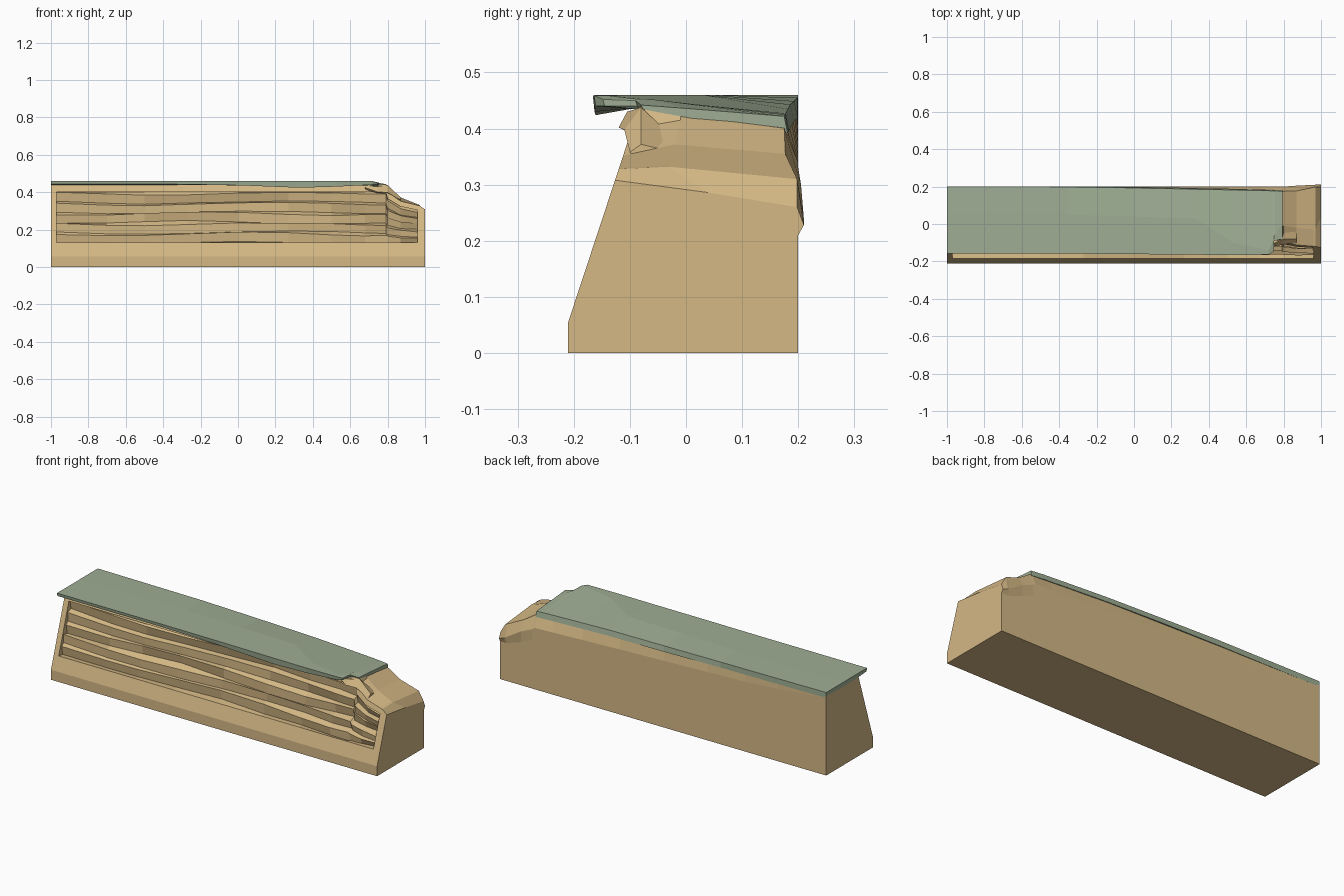
import bpy, bmesh, math, random

random.seed(4)


def material(name, rgb):
    m = bpy.data.materials.new(name)
    m.diffuse_color = (*rgb, 1)
    return m


ROCK = material("sandy rock", (0.66, 0.48, 0.235))
GRASS = material("grey green grass", (0.345, 0.42, 0.295))


def loft(name, sections, mat):
    """Skin a list of (x, [(y, z), ...]) closed sections, capped at both ends."""
    bm = bmesh.new()
    rings = [[bm.verts.new((x, y, z)) for y, z in pts] for x, pts in sections]
    n = len(rings[0])
    for a, b in zip(rings, rings[1:]):
        for i in range(n):
            j = (i + 1) % n
            bm.faces.new((a[i], a[j], b[j], b[i]))
    bm.faces.new(rings[0])
    bm.faces.new(rings[-1])
    bmesh.ops.remove_doubles(bm, verts=bm.verts, dist=0.0002)
    bmesh.ops.recalc_face_normals(bm, faces=bm.faces)
    me = bpy.data.meshes.new(name)
    bm.to_mesh(me)
    bm.free()
    me.materials.append(mat)
    ob = bpy.data.objects.new(name, me)
    bpy.context.collection.objects.link(ob)
    return ob


def interp(keys, x):
    """Linear interpolation in a table whose first column is x."""
    for a, b in zip(keys, keys[1:]):
        if x <= b[0]:
            t = (x - a[0]) / (b[0] - a[0])
            return [p + (q - p) * t for p, q in zip(a[1:], b[1:])]
    return list(keys[-1][1:])


def slope_y(z):
    return -0.21 + (z - 0.055) * 0.33


# cliff outline along x: front top z, middle y z, back top y z, back crease y z
OUTLINE = [
    (-1.00, 0.440, 0.05, 0.440, 0.200, 0.440, 0.200, 0.430),
    (-0.60, 0.440, 0.05, 0.440, 0.197, 0.437, 0.200, 0.390),
    (0.27, 0.440, 0.04, 0.435, 0.186, 0.424, 0.200, 0.360),
    (0.79, 0.440, -0.01, 0.425, 0.175, 0.402, 0.200, 0.340),
    (0.80, 0.400, -0.01, 0.415, 0.175, 0.400, 0.200, 0.330),
    (0.87, 0.352, -0.02, 0.372, 0.177, 0.355, 0.205, 0.300),
    (0.97, 0.328, -0.03, 0.332, 0.198, 0.310, 0.210, 0.240),
    (1.00, 0.308, 0.04, 0.286, 0.198, 0.260, 0.210, 0.228),
]
LAYERS = 5
LO, HI = 0.13, 0.40
phases = [random.uniform(0, 6.28) for _ in range(LAYERS)]


def strata(x, ztop, recessed):
    """Front points of the layered rock panel: risers, ledges and undercuts."""
    scale = (ztop - LO) / (0.44 - LO)
    step = (HI - LO) / LAYERS
    pts = [(slope_y(LO), LO)]
    for i in range(LAYERS):
        for k in (0, 1):
            z = LO + step * (i + 0.86 * k)
            wob = 0.009 * math.sin(4.3 * x + phases[i]) + random.uniform(-0.003, 0.003)
            if i == 0 and k == 0:
                wob *= 0.6
            z = LO + (z + wob - LO) * scale
            depth = 0.0
            if recessed:
                depth = 0.012 if k else 0.028 + random.uniform(-0.002, 0.014)
                depth += 0.004 * math.sin(3 * x + 2 * phases[i])
            pts.append((slope_y(z) + depth, z))
    ztp = LO + (HI - LO) * scale
    if recessed:
        pts.append((slope_y(ztp) + 0.022, ztp))
    else:
        pts.append((slope_y(ztp), ztp))
    pts.append((slope_y(ztp), ztp))
    return pts


def cliff_section(x, recessed):
    zf, ym, zm, yb, zb, yc, zc = interp(OUTLINE, x)
    front = [(-0.21, 0), (-0.21, 0.055)] + strata(x, zf, recessed)
    back = [(slope_y(zf), zf), (ym, zm), (yb, zb), (yc, zc), (0.2, 0.21 if x > 0.9 else zc - 0.06), (0.2, 0)]
    return (x, front + back)


# rock cliff with the recessed layered front
sections = [cliff_section(-1, False), cliff_section(-0.97, False)]
for x in (-0.9699, -0.7, -0.5, -0.27, 0.0, 0.27, 0.5, 0.68, 0.79, 0.80, 0.87, 0.9599):
    sections.append(cliff_section(x, True))
sections += [cliff_section(0.96, False), cliff_section(0.97, False), cliff_section(1, False)]
loft("rock_cliff", sections, ROCK)

# small broken rock under the grass corner
loft("broken_rock", [
    (0.68, [(-0.09, 0.415), (-0.095, 0.425), (-0.08, 0.435), (-0.07, 0.42)]),
    (0.745, [(-0.105, 0.395), (-0.12, 0.402), (-0.105, 0.43), (-0.06, 0.44)]),
    (0.80, [(-0.085, 0.393), (-0.11, 0.398), (-0.08, 0.438), (-0.05, 0.41)]),
    (0.87, [(-0.09, 0.35), (-0.1, 0.358), (-0.08, 0.372), (-0.03, 0.36)]),
], ROCK)

# grass cover: x, front y, front top z, lip z, crease y, crease z, back y, back z
GRASS_KEYS = [
    (-1.000, -0.157, 0.460, 0.443, 0.05, 0.460, 0.200, 0.460),
    (-0.350, -0.158, 0.460, 0.443, 0.05, 0.460, 0.199, 0.455),
    (0.000, -0.161, 0.460, 0.437, 0.04, 0.460, 0.193, 0.449),
    (0.330, -0.164, 0.459, 0.424, 0.03, 0.460, 0.186, 0.443),
    (0.530, -0.166, 0.459, 0.430, -0.10, 0.460, 0.182, 0.435),
    (0.720, -0.164, 0.459, 0.440, -0.14, 0.459, 0.178, 0.427),
    (0.745, -0.148, 0.452, 0.440, -0.09, 0.453, 0.177, 0.425),
    (0.750, -0.090, 0.450, 0.440, -0.06, 0.452, 0.177, 0.425),
    (0.795, -0.080, 0.442, 0.436, 0.00, 0.436, 0.175, 0.422),
]
grass = []
for x, yf, zf, zl, ym, zm, yb, zb in GRASS_KEYS:
    inner = max(yf + 0.004, -0.082)
    grass.append((x, [
        (yf + 0.003, zl), (yf, zf), (ym, zm), (yb, zb),
        (min(yb + 0.006, 0.2), zb - 0.03), (yb - 0.02, zb - 0.03),
        (inner, 0.434 if x > 0.7 else 0.438),
    ]))
loft("grass_cover", grass, GRASS)
